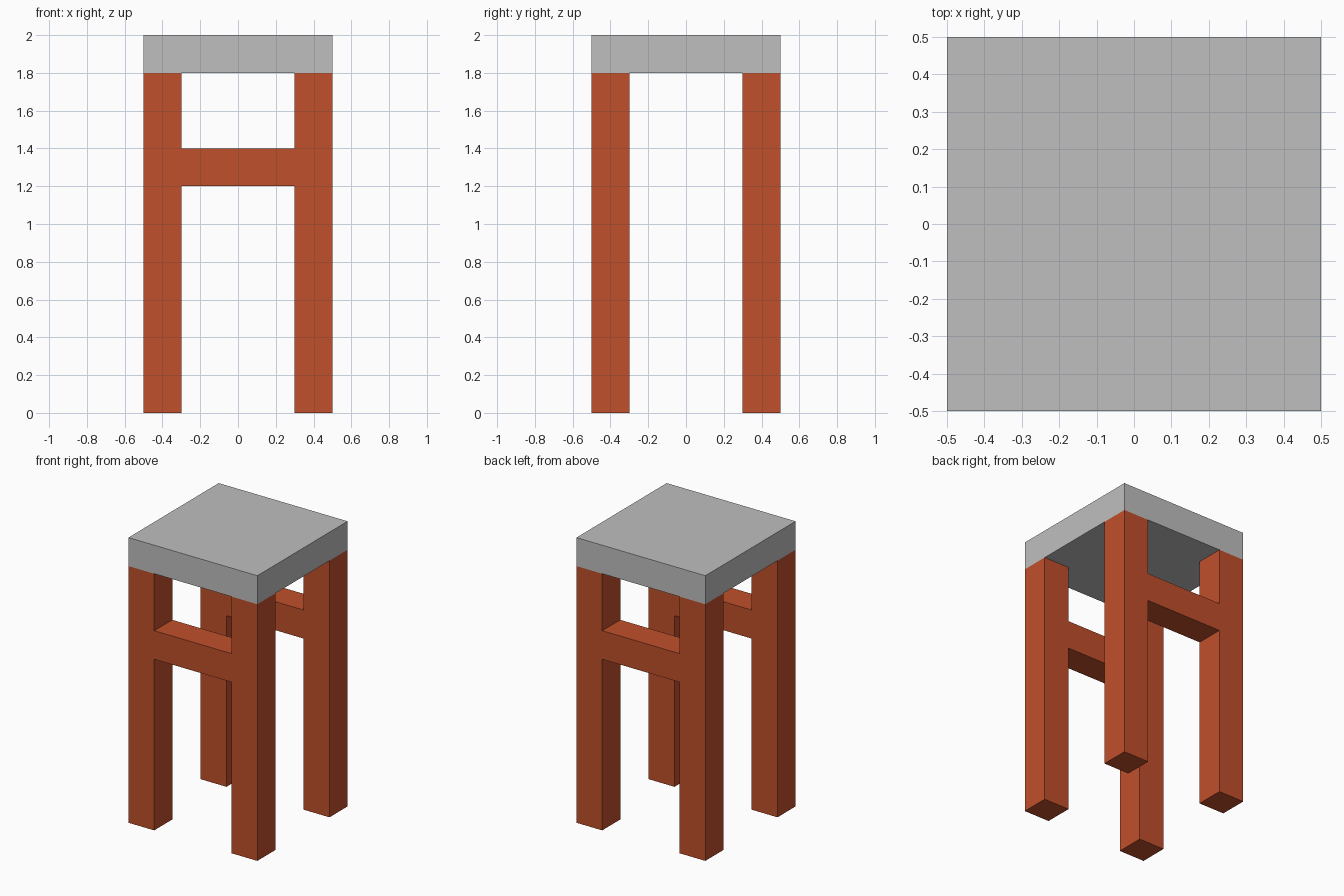
import bpy
import bmesh
from mathutils import Vector

if "Cube" in bpy.data.objects:
    bpy.data.objects.remove(bpy.data.objects["Cube"])


def material(name, rgb):
    mat = bpy.data.materials.new(name)
    mat.diffuse_color = (*rgb, 1.0)
    mat.use_nodes = True
    mat.node_tree.nodes["Principled BSDF"].inputs["Base Color"].default_value = mat.diffuse_color
    return mat


def box(name, center, size, mat):
    mesh = bpy.data.meshes.new(name)
    bm = bmesh.new()
    bmesh.ops.create_cube(bm, size=1.0)
    bmesh.ops.scale(bm, vec=Vector(size), verts=bm.verts)
    bm.to_mesh(mesh)
    bm.free()
    mesh.materials.append(mat)
    obj = bpy.data.objects.new(name, mesh)
    obj.location = center
    bpy.context.collection.objects.link(obj)
    return obj


grey = material("light grey", (0.52, 0.52, 0.52))
rust = material("rust orange", (0.53, 0.08, 0.024))

WIDTH, THICK, LEG_HEIGHT = 1.0, 0.2, 1.8
OFFSET = (WIDTH - THICK) / 2

# Seat slab
box("seat", (0, 0, LEG_HEIGHT + THICK / 2), (WIDTH, WIDTH, THICK), grey)

for y_side, y_name in ((-1, "front"), (1, "back")):
    # Corner legs
    for x_side, x_name in ((-1, "left"), (1, "right")):
        box(f"{y_name}_{x_name}_leg",
            (x_side * OFFSET, y_side * OFFSET, LEG_HEIGHT / 2),
            (THICK, THICK, LEG_HEIGHT), rust)
    # Crossbar between the legs
    box(f"{y_name}_crossbar", (0, y_side * OFFSET, 1.3),
        (WIDTH - 2 * THICK, THICK, THICK), rust)
